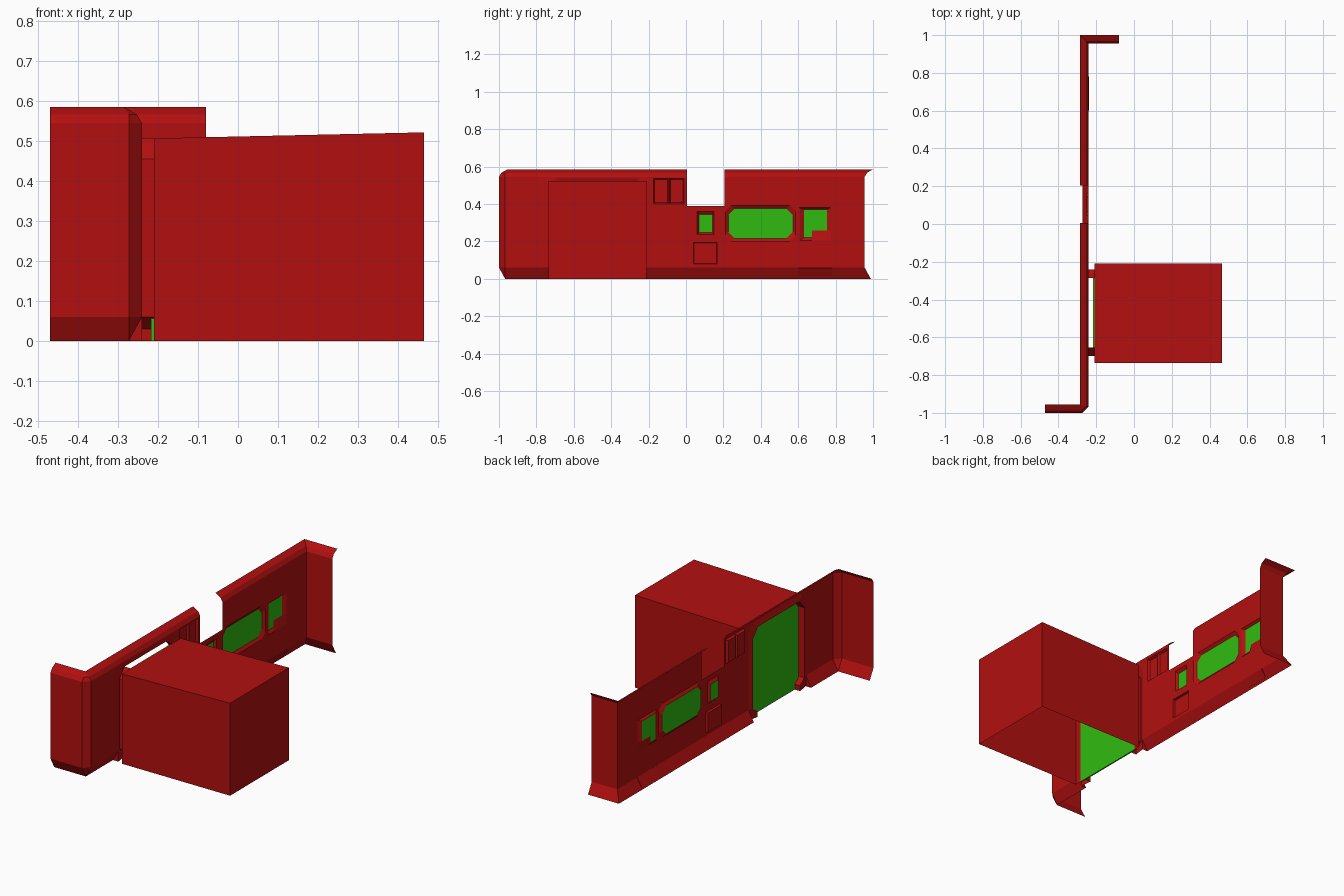
import bpy, bmesh

cube = bpy.data.objects.get("Cube")
if cube:
    bpy.data.objects.remove(cube, do_unlink=True)

WALL_X = -0.24
BACK_Y = 0.955
BASE_Z, CORNICE_Z = 0.06, 0.545
DOOR_Y = -0.47


def material(name, color):
    m = bpy.data.materials.new(name)
    m.use_nodes = True
    m.diffuse_color = color
    m.node_tree.nodes["Principled BSDF"].inputs["Base Color"].default_value = color
    return m


RED = material("red", (0.45, 0.005, 0.005, 1))
GREEN = material("green", (0.03, 0.5, 0.005, 1))


def finish(name, bm, *mats):
    bmesh.ops.remove_doubles(bm, verts=bm.verts, dist=0.0001)
    mesh = bpy.data.meshes.new(name)
    bm.to_mesh(mesh)
    bm.free()
    for m in mats:
        mesh.materials.append(m)
    obj = bpy.data.objects.new(name, mesh)
    bpy.context.collection.objects.link(obj)
    return obj


def loft(bm, a, b, closed=False):
    """Quads between two rows of points."""
    va, vb = [[bm.verts.new(p) for p in row] for row in (a, b)]
    n = len(va)
    for i in range(n if closed else n - 1):
        j = (i + 1) % n
        bm.faces.new((va[i], va[j], vb[j], vb[i]))


def at_x(x, outline):
    return [(x, y, z) for y, z in outline]


def rect(y0, y1, z0, z1):
    return [(y0, z0), (y1, z0), (y1, z1), (y0, z1)]


def octagon(y0, y1, z0, z1, c):
    return [(y0 + c, z0), (y1 - c, z0), (y1, z0 + c), (y1, z1 - c),
            (y1 - c, z1), (y0 + c, z1), (y0, z1 - c), (y0, z0 + c)]


# Plan of the wall: d is how far the surface steps back from the face
def front_path(d, end_y=None):
    c = max(0.033 - d, 0)
    pts = [(-0.47, d - 1), (WALL_X - d - c, d - 1), (WALL_X - d, d - 1 + c)]
    return pts + ([(WALL_X - d, end_y)] if end_y is not None else [])


def back_path(d, start_y=None):
    pts = [(WALL_X - d, BACK_Y + d), (-0.08, BACK_Y + d)]
    return ([(WALL_X - d, start_y)] if start_y is not None else []) + pts


def band(name, path, levels, y=None):
    bm = bmesh.new()
    rows = [[(px, py, z) for px, py in path(d, y)] for d, z in levels]
    for lower, upper in zip(rows, rows[1:]):
        loft(bm, lower, upper)
    return finish(name, bm, RED)


SKIRT = [(0.033, 0), (0, BASE_Z)]
FACE = [(0, BASE_Z), (0, CORNICE_Z)]
CORNICE = [(0, CORNICE_Z), (0.013, 0.567), (0.045, 0.585)]
band("front_skirting", front_path, SKIRT, DOOR_Y - 0.255)
band("back_skirting", back_path, SKIRT, DOOR_Y + 0.255)
band("front_return_wall", front_path, FACE)
band("back_return_wall", back_path, FACE)
band("front_cornice", front_path, CORNICE, 0.005)
band("back_cornice", back_path, CORNICE, 0.205)

# Doorway outlines, from one foot over the top to the other
def mirrored(half):
    return [(DOOR_Y - w, z) for w, z in half] + [(DOOR_Y + w, z) for w, z in reversed(half)]


trim_outline = mirrored([(0.255, 0), (0.255, 0.03), (0.255, 0.06), (0.255, 0.5), (0.22, 0.54)])
jamb_outline = mirrored([(0.19, 0), (0.19, 0.03), (0.23, 0.06), (0.23, 0.455), (0.185, 0.507)])

# Recessed windows and panels: outer outline, inner outline, floor colour
windows = {
    "small_window": (rect(0.06, 0.15, 0.237, 0.36), rect(0.07, 0.143, 0.247, 0.344), GREEN),
    "wide_window": (octagon(0.21, 0.586, 0.2, 0.392, 0.03),
                    octagon(0.226, 0.572, 0.216, 0.376, 0.035), GREEN),
    "notched_window": (
        [(0.607, 0.204), (0.675, 0.204), (0.774, 0.204), (0.774, 0.258), (0.774, 0.38), (0.607, 0.38)],
        [(0.63, 0.22), (0.675, 0.22), (0.675, 0.258), (0.753, 0.258), (0.753, 0.37), (0.63, 0.37)],
        GREEN),
    "square_panel": (rect(0.04, 0.167, 0.08, 0.194), rect(0.043, 0.164, 0.083, 0.191), RED),
    "left_hatch": (rect(-0.175, -0.093, 0.4, 0.537), rect(-0.168, -0.1, 0.407, 0.53), RED),
    "right_hatch": (rect(-0.09, -0.01, 0.4, 0.537), rect(-0.083, -0.017, 0.407, 0.53), RED),
}
for name, (outer, inner, floor) in windows.items():
    bm = bmesh.new()
    loft(bm, at_x(WALL_X, outer), at_x(WALL_X - 0.012, inner), closed=True)
    pane = bm.faces.new([bm.verts.new(p) for p in at_x(WALL_X - 0.012, inner)])
    pane.material_index = 1
    finish(name, bm, RED, floor)

# Main wall face with the doorway, the gap in the top and window holes
outline = [(-0.967, BASE_Z)] + trim_outline[2:-2] + [
    (BACK_Y, BASE_Z), (BACK_Y, CORNICE_Z), (0.205, CORNICE_Z), (0.205, 0.39),
    (0.005, 0.39), (0.005, CORNICE_Z), (-0.967, CORNICE_Z)]
bm = bmesh.new()
for loop in [outline] + [w[0] for w in windows.values()]:
    verts = [bm.verts.new(p) for p in at_x(WALL_X, loop)]
    for i, v in enumerate(verts):
        bm.edges.new((v, verts[(i + 1) % len(verts)]))
bmesh.ops.triangle_fill(bm, edges=bm.edges[:], use_beauty=True, normal=(1, 0, 0))
bm.normal_update()
bmesh.ops.reverse_faces(bm, faces=[f for f in bm.faces if f.normal.x < 0])
bmesh.ops.dissolve_limit(bm, angle_limit=0.01, verts=bm.verts[:], edges=bm.edges[:])
finish("main_wall", bm, RED)

# Door trim, jambs and the ends of the skirting
bm = bmesh.new()
loft(bm, at_x(WALL_X - 0.01, jamb_outline), at_x(WALL_X, trim_outline))
finish("door_trim", bm, RED)
bm = bmesh.new()
for side in (jamb_outline[:5], jamb_outline[5:]):
    loft(bm, at_x(WALL_X - 0.01, side), at_x(-0.21, side))
finish("door_jambs", bm, RED)
bm = bmesh.new()
for y in (DOOR_Y - 0.255, DOOR_Y + 0.255):
    bm.faces.new([bm.verts.new(p) for p in
                  ((WALL_X - 0.033, y, 0), (WALL_X, y, 0), (WALL_X, y, BASE_Z))])
finish("skirting_ends", bm, RED)

# Door panel, closing the doorway
door = mirrored([(0.225, 0), (0.225, 0.453), (0.183, 0.504)])
bm = bmesh.new()
loft(bm, at_x(-0.217, door), at_x(-0.209, door), closed=True)
for x in (-0.217, -0.209):
    bm.faces.new([bm.verts.new(p) for p in at_x(x, door)])
bmesh.ops.remove_doubles(bm, verts=bm.verts, dist=0.0001)
bmesh.ops.recalc_face_normals(bm, faces=bm.faces)
finish("door", bm, GREEN)

# Open-bottomed room behind the door with a slightly sloping roof
Y0, Y1, X0, X1 = -0.735, -0.21, -0.21, 0.465
bm = bmesh.new()
plan = [(X0, Y1), (X0, Y0), (X1, Y0), (X1, Y1)]
roof = [(x, y, 0.522 if x > 0 else 0.507) for x, y in plan]
loft(bm, [(x, y, 0) for x, y in plan[1:] + plan[:1]], roof[1:] + roof[:1])
bm.faces.new([bm.verts.new(p) for p in roof])
around = [(Y1, 0), (Y1, 0.507), (Y0, 0.507), (Y0, 0)]
bm.faces.new([bm.verts.new(p) for p in at_x(X0, around + door)])
finish("room", bm, RED)

# Vent plate lying on the skirting slope
bm = bmesh.new()
low, high = (WALL_X - 0.024, 0.012), (WALL_X + 0.003, 0.056)
loft(bm, [(low[0], y, low[1]) for y in (0.6, 0.78)], [(high[0], y, high[1]) for y in (0.6, 0.78)])
vent = finish("skirting_vent", bm, RED)
solid = vent.modifiers.new("thickness", "SOLIDIFY")
solid.thickness = 0.006
